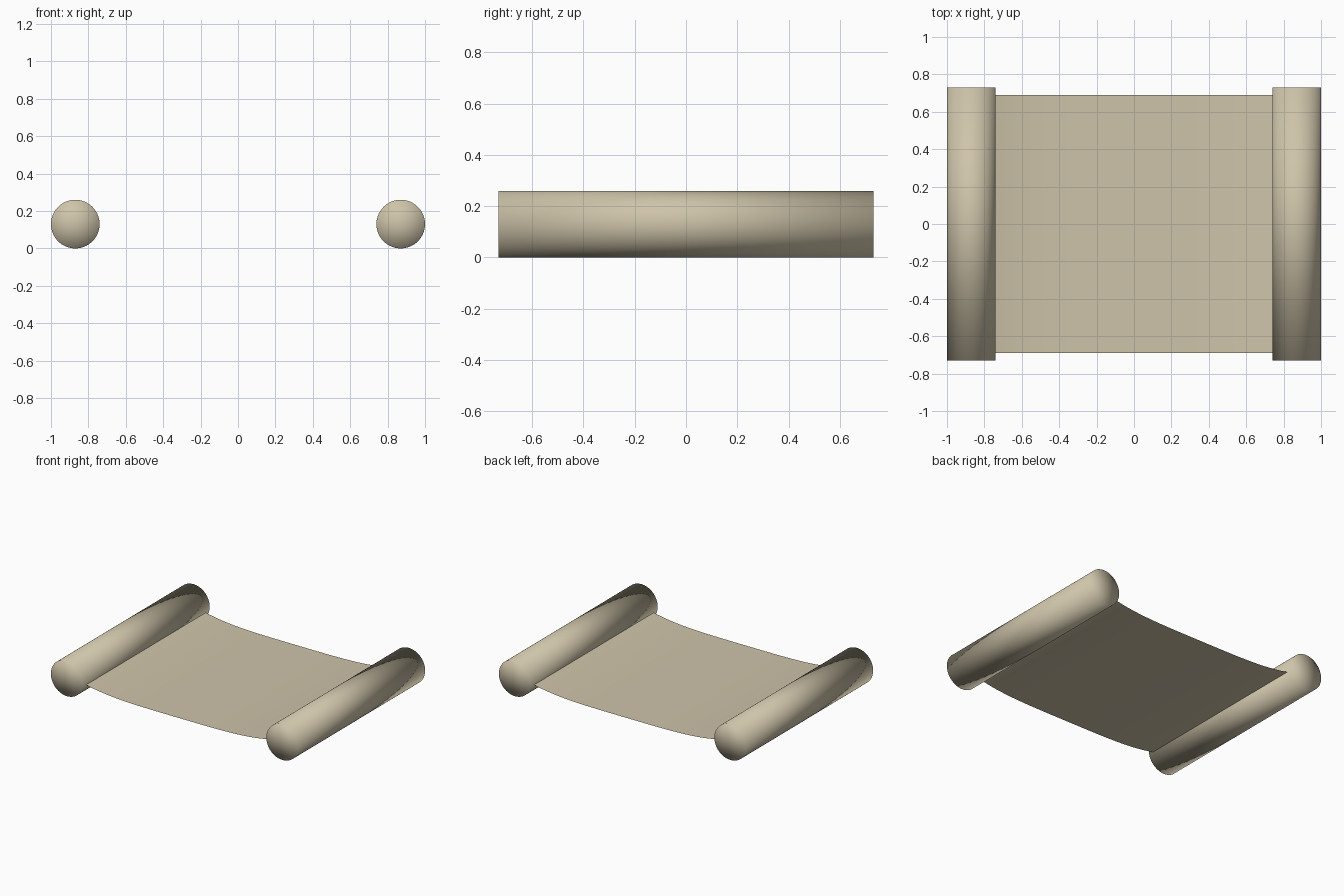
import bpy
import bmesh
import math

cube = bpy.data.objects.get("Cube")
if cube:
    bpy.data.objects.remove(cube, do_unlink=True)

ROLL_RADIUS, ROLL_LENGTH = 0.13, 1.46
ROLL_X = 1 - ROLL_RADIUS
SHEET_HALF_X, SHEET_HALF_Y = 0.76, 0.69

# Parchment material
parchment = bpy.data.materials.new("parchment")
parchment.use_nodes = True
color = (0.62, 0.55, 0.40, 1)
parchment.diffuse_color = color
parchment.node_tree.nodes["Principled BSDF"].inputs["Base Color"].default_value = color


def finish(obj, name):
    obj.name = obj.data.name = name
    obj.data.materials.append(parchment)
    for face in obj.data.polygons:
        face.use_smooth = True


# Rolled ends, softly shaded right across the flat caps
for side, name in ((1, "left_roll"), (-1, "right_roll")):
    bpy.ops.mesh.primitive_cylinder_add(
        vertices=64, radius=ROLL_RADIUS, depth=ROLL_LENGTH, end_fill_type='TRIFAN',
        location=(side * ROLL_X, 0, ROLL_RADIUS), rotation=(math.pi / 2, 0, 0))
    finish(bpy.context.object, name)

# Thin sheet that sags between the rolls and lifts into them
bm = bmesh.new()
bmesh.ops.create_grid(bm, x_segments=32, y_segments=1, size=1)
for v in bm.verts:
    lift = v.co.x ** 4
    v.co = (v.co.x * SHEET_HALF_X, v.co.y * SHEET_HALF_Y, 0.06 + 0.045 * lift)
mesh = bpy.data.meshes.new("sheet")
bm.to_mesh(mesh)
bm.free()
sheet = bpy.data.objects.new("sheet", mesh)
bpy.context.collection.objects.link(sheet)
finish(sheet, "sheet")
